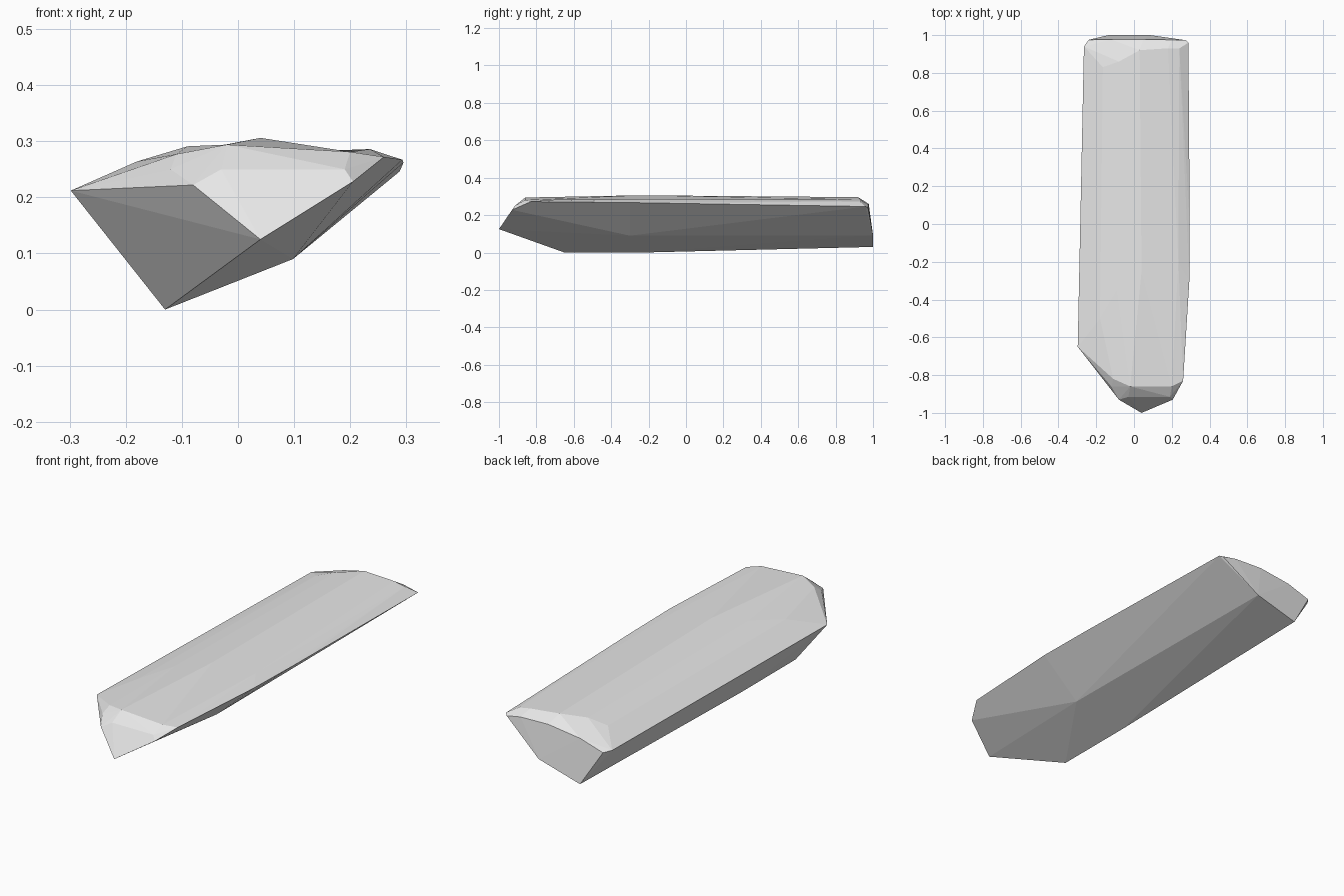
import bpy
import bmesh
import math

# Chiselled stone shard: key corners of each region, wrapped in one convex skin
pointed_tip = [(0.04, -1.0, 0.125), (-0.08, -0.93, 0.222), (0.205, -0.93, 0.228),
               (-0.03, -0.915, 0.25), (0.19, -0.915, 0.25)]
tip_bevel = [(-0.12, -0.86, 0.25), (-0.11, -0.82, 0.277), (-0.02, -0.86, 0.294),
             (0.20, -0.86, 0.281), (0.26, -0.83, 0.272)]
keel = [(-0.13, -0.65, 0.0), (-0.13, -0.23, 0.0), (0.098, -0.3, 0.09),
        (-0.135, 1.0, 0.03), (0.085, 1.0, 0.092)]
side_rims = [(-0.298, -0.65, 0.212), (0.293, -0.3, 0.267), (0.295, 0.0, 0.262),
             (0.288, 0.96, 0.246), (-0.265, 0.94, 0.205)]
crown = [(-0.18, -0.5, 0.264), (-0.09, -0.35, 0.291), (0.04, -0.25, 0.306),
         (0.235, -0.2, 0.286)]
back_bevel = [(-0.165, 0.83, 0.256), (-0.08, 0.86, 0.283), (0.03, 0.92, 0.296),
              (0.18, 0.93, 0.284), (0.24, 0.93, 0.273)]
back_edge = [(-0.24, 0.975, 0.2), (-0.12, 0.977, 0.238), (0.05, 0.977, 0.26),
             (0.2, 0.975, 0.255), (0.275, 0.973, 0.24)]

bm = bmesh.new()
for group in (pointed_tip, tip_bevel, keel, side_rims, crown, back_bevel, back_edge):
    for p in group:
        bm.verts.new(p)
hull = bmesh.ops.convex_hull(bm, input=bm.verts[:])
unused = {e for e in hull["geom_interior"] + hull["geom_unused"]
          if isinstance(e, bmesh.types.BMVert)}
bmesh.ops.delete(bm, geom=list(unused), context="VERTS")

# Merge nearly flat triangles into larger facets
bmesh.ops.dissolve_limit(bm, angle_limit=math.radians(1.5),
                         verts=bm.verts[:], edges=bm.edges[:])
bmesh.ops.recalc_face_normals(bm, faces=bm.faces[:])

mesh = bpy.data.meshes.new("stone_shard")
bm.to_mesh(mesh)
bm.free()

# Single plain grey
grey = bpy.data.materials.new("stone grey")
grey.diffuse_color = (0.8, 0.8, 0.8, 1.0)
mesh.materials.append(grey)

shard = bpy.data.objects.new("stone_shard", mesh)
bpy.context.collection.objects.link(shard)
